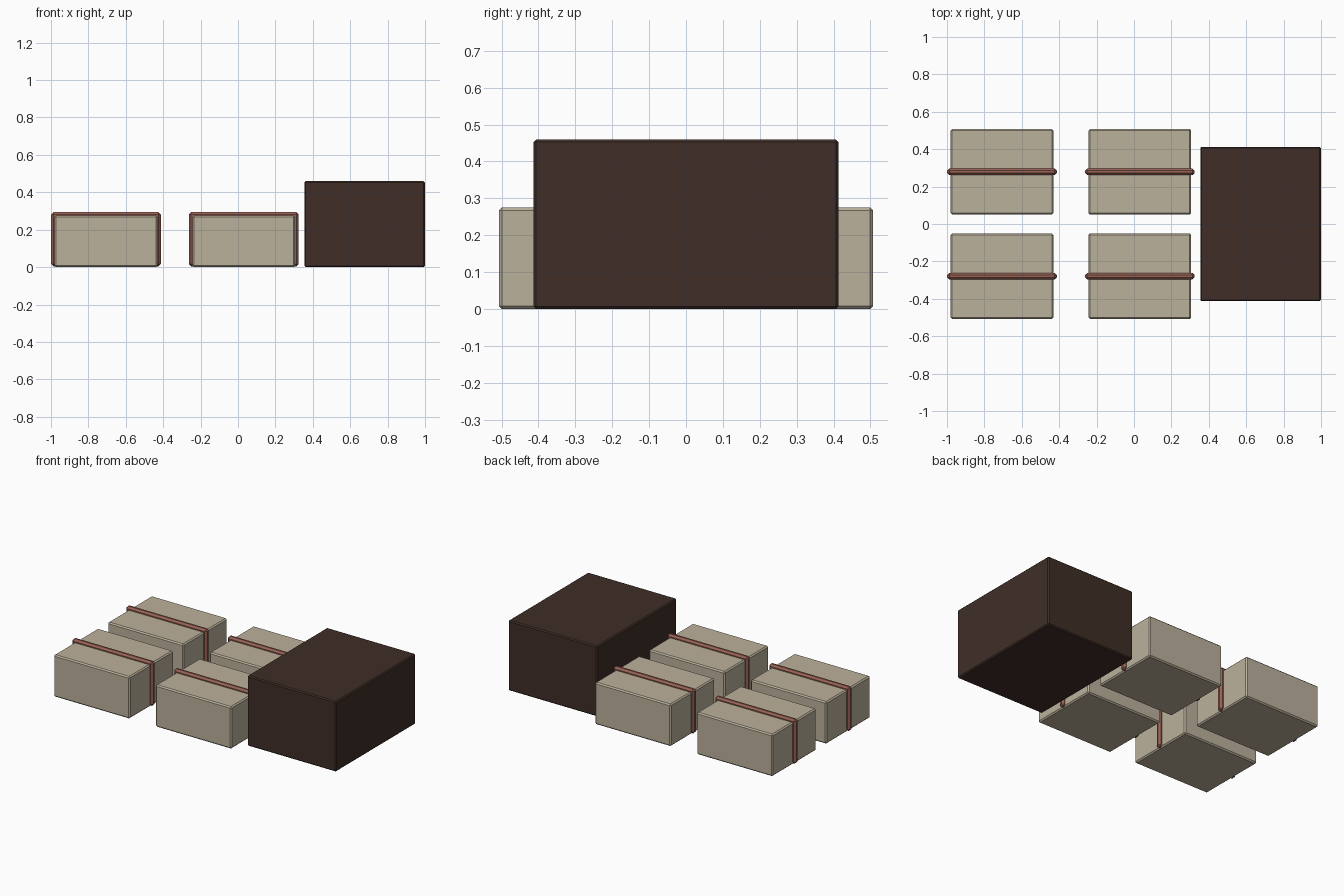
import bpy, bmesh

if "Cube" in bpy.data.objects:
    bpy.data.objects.remove(bpy.data.objects["Cube"])

def material(name, rgb):
    m = bpy.data.materials.new(name)
    m.diffuse_color = (*rgb, 1)
    m.use_nodes = True
    m.node_tree.nodes["Principled BSDF"].inputs["Base Color"].default_value = m.diffuse_color
    return m

canvas = material("canvas", (0.50, 0.44, 0.33))
leather = material("leather", (0.31, 0.12, 0.09))
dark_wood = material("dark_wood", (0.05, 0.027, 0.02))

def block(name, lo, hi, bevel, mat):
    """Box between two corners with a flat chamfer on every edge."""
    bm = bmesh.new()
    bmesh.ops.create_cube(bm, size=1)
    for v in bm.verts:
        v.co = [(a + b) / 2 + c * (b - a) for a, b, c in zip(lo, hi, v.co)]
    bmesh.ops.bevel(bm, geom=bm.edges[:], offset=bevel, segments=1,
                    affect='EDGES', profile=0.5)
    me = bpy.data.meshes.new(name)
    bm.to_mesh(me)
    bm.free()
    me.materials.append(mat)
    ob = bpy.data.objects.new(name, me)
    bpy.context.collection.objects.link(ob)
    return ob

# Four strapped bundles in a two by two grid
for i, cx in enumerate((-0.706, 0.031)):
    for side, cy in (("front", -0.279), ("back", 0.279)):
        block(f"bundle_{side}_{i + 1}", (cx - 0.275, cy - 0.228, 0),
              (cx + 0.275, cy + 0.228, 0.275), 0.008, canvas)
        # Strap standing slightly proud of the top and ends
        block(f"strap_{side}_{i + 1}", (cx - 0.293, cy - 0.018, 0.004),
              (cx + 0.293, cy + 0.018, 0.294), 0.012, leather)

# Large dark crate
block("crate", (0.355, -0.413, 0), (0.999, 0.413, 0.46), 0.007, dark_wood)
